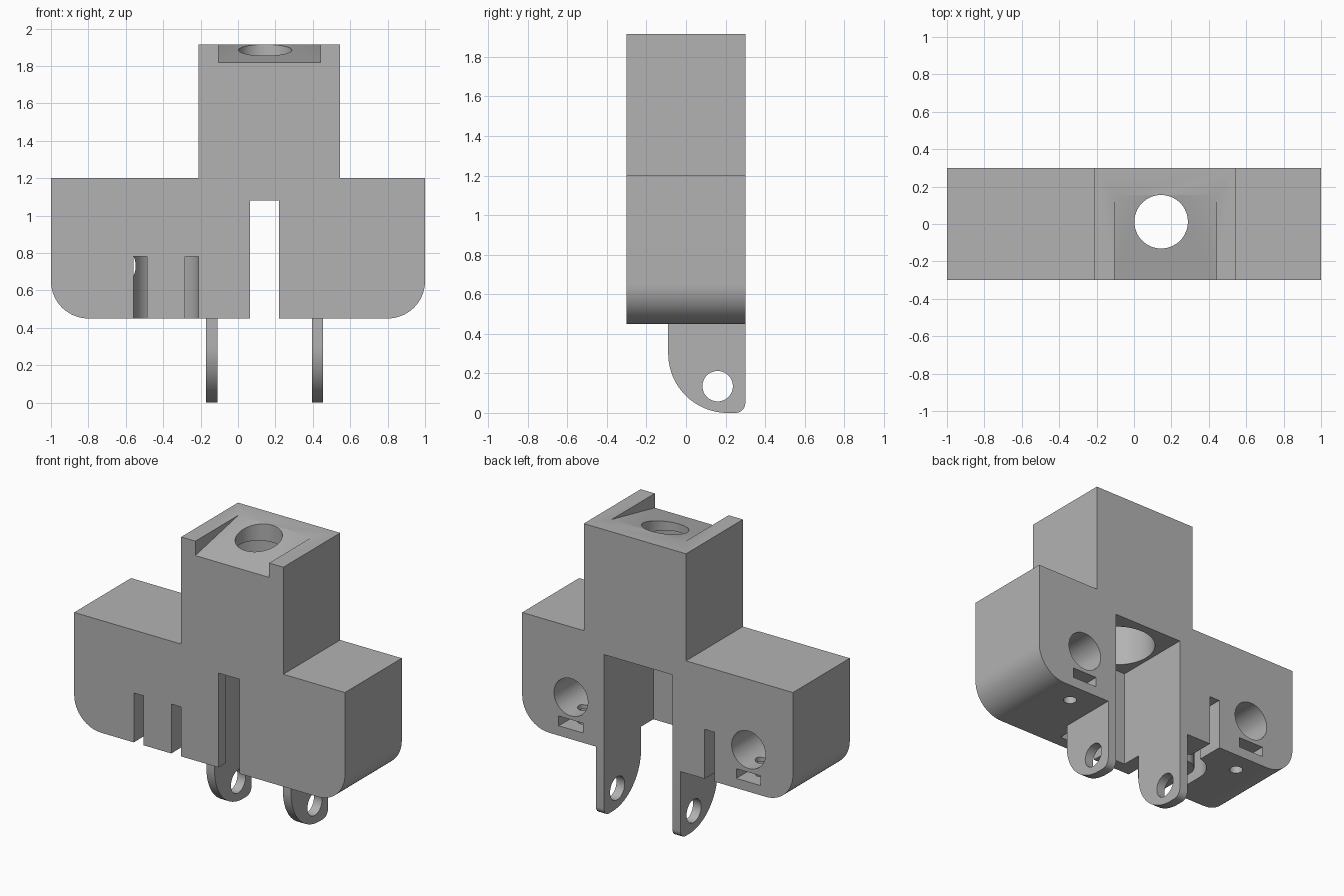
import bpy, bmesh, math
from mathutils import Vector

if "Cube" in bpy.data.objects:
    bpy.data.objects.remove(bpy.data.objects["Cube"])

grey = bpy.data.materials.new("mid grey")
grey.diffuse_color = (0.45, 0.45, 0.45, 1)
grey.use_nodes = True
grey.node_tree.nodes["Principled BSDF"].inputs["Base Color"].default_value = grey.diffuse_color


def prism(name, pts, lo, hi, axis):
    """Extrude a 2D outline along an axis: x -> (y,z), y -> (x,z), z -> (x,y)."""
    place = {"x": lambda a, b, t: (t, a, b),
             "y": lambda a, b, t: (a, t, b),
             "z": lambda a, b, t: (a, b, t)}[axis]
    bm = bmesh.new()
    face = bm.faces.new([bm.verts.new(place(a, b, lo)) for a, b in pts])
    ext = bmesh.ops.extrude_face_region(bm, geom=[face])
    moved = [v for v in ext["geom"] if isinstance(v, bmesh.types.BMVert)]
    bmesh.ops.translate(bm, verts=moved, vec=Vector(place(0, 0, hi - lo)))
    bmesh.ops.recalc_face_normals(bm, faces=bm.faces)
    mesh = bpy.data.meshes.new(name)
    bm.to_mesh(mesh)
    bm.free()
    mesh.materials.append(grey)
    obj = bpy.data.objects.new(name, mesh)
    bpy.context.collection.objects.link(obj)
    return obj


def arc(ca, cb, r, start, end, n=16):
    return [(ca + r * math.cos(math.radians(start + (end - start) * i / n)),
             cb + r * math.sin(math.radians(start + (end - start) * i / n)))
            for i in range(n + 1)]


def circle(ca, cb, r, n=48):
    return arc(ca, cb, r, 0, 360, n)[:-1]


def rect(a0, a1, b0, b1):
    return [(a0, b0), (a1, b0), (a1, b1), (a0, b1)]


def combine(target, tool, operation):
    mod = target.modifiers.new("combine", "BOOLEAN")
    mod.operation, mod.solver, mod.object = operation, "EXACT", tool
    bpy.context.view_layer.objects.active = target
    bpy.ops.object.modifier_apply(modifier=mod.name)
    bpy.data.objects.remove(tool)


def cut(pts, lo, hi, axis):
    combine(body, prism("cutter", pts, lo, hi, axis), "DIFFERENCE")


# Body: wide base with rounded lower corners and an offset tower
outline = (arc(-0.8, 0.65, 0.2, 180, 270) + arc(0.8, 0.65, 0.2, 270, 360)
           + [(1, 1.2), (0.545, 1.2), (0.545, 1.915), (-0.21, 1.915),
              (-0.21, 1.2), (-1, 1.2)])
body = prism("body", outline, -0.3, 0.3, "y")

# Pair of hinge lugs below the back
lug = (arc(0.21, 0.3, 0.3, 180, 270, 24) + arc(0.25, 0.05, 0.05, 270, 360, 8)
       + [(0.3, 0.6), (-0.09, 0.6)])
for x in (-0.17, 0.395):
    combine(body, prism("hinge_lug", lug, x, x + 0.06, "x"), "UNION")
cut(circle(0.16, 0.135, 0.077), -0.3, 0.6, "x")

# Rear cavity between the lugs and narrow slot through the front wall
cut(rect(-0.11, 0.395, 0.3, 1.08), -0.22, 0.4, "y")
cut(rect(0.065, 0.22, 0.3, 1.08), -0.4, 0.0, "y")

# Sloped recess on the tower, with the mouth hole and wider bore below
cut([(-0.4, 1.798), (0.155, 1.915), (0.155, 2.1), (-0.4, 2.1)], -0.105, 0.44, "x")
cut(circle(0.145, 0.012, 0.23, 64), 1.0, 1.8, "z")
cut(circle(0.145, 0.012, 0.143, 64), 1.7, 2.1, "z")

# Forked groove: two openings in front joining one at the back
cx, cy = -0.385, -0.05
groove = ([(cx + 0.175, -0.4)] + arc(cx, cy, 0.175, 0, 78)
          + [(cx + 0.037, 0.4), (cx - 0.037, 0.4)]
          + arc(cx, cy, 0.175, 102, 180) + [(cx - 0.175, -0.4), (cx - 0.102, -0.4)]
          + arc(cx, cy, 0.102, 180, 0, 24) + [(cx + 0.102, -0.4)])
cut(groove, 0.3, 0.78, "z")

# Rear sockets, each with a nut slot and a screw hole from below
for x in (-0.672, 0.64):
    cut(circle(x, 0.73, 0.125), -0.15, 0.4, "y")
    cut(rect(x - 0.09, x + 0.09, 0.515, 0.58), 0.07, 0.4, "y")
    cut(circle(x, 0.16, 0.04, 24), 0.3, 0.73, "z")

# Smooth curved walls, keep edges sharp
bpy.ops.object.select_all(action="DESELECT")
body.select_set(True)
bpy.context.view_layer.objects.active = body
bpy.ops.object.shade_smooth_by_angle(angle=math.radians(30))
